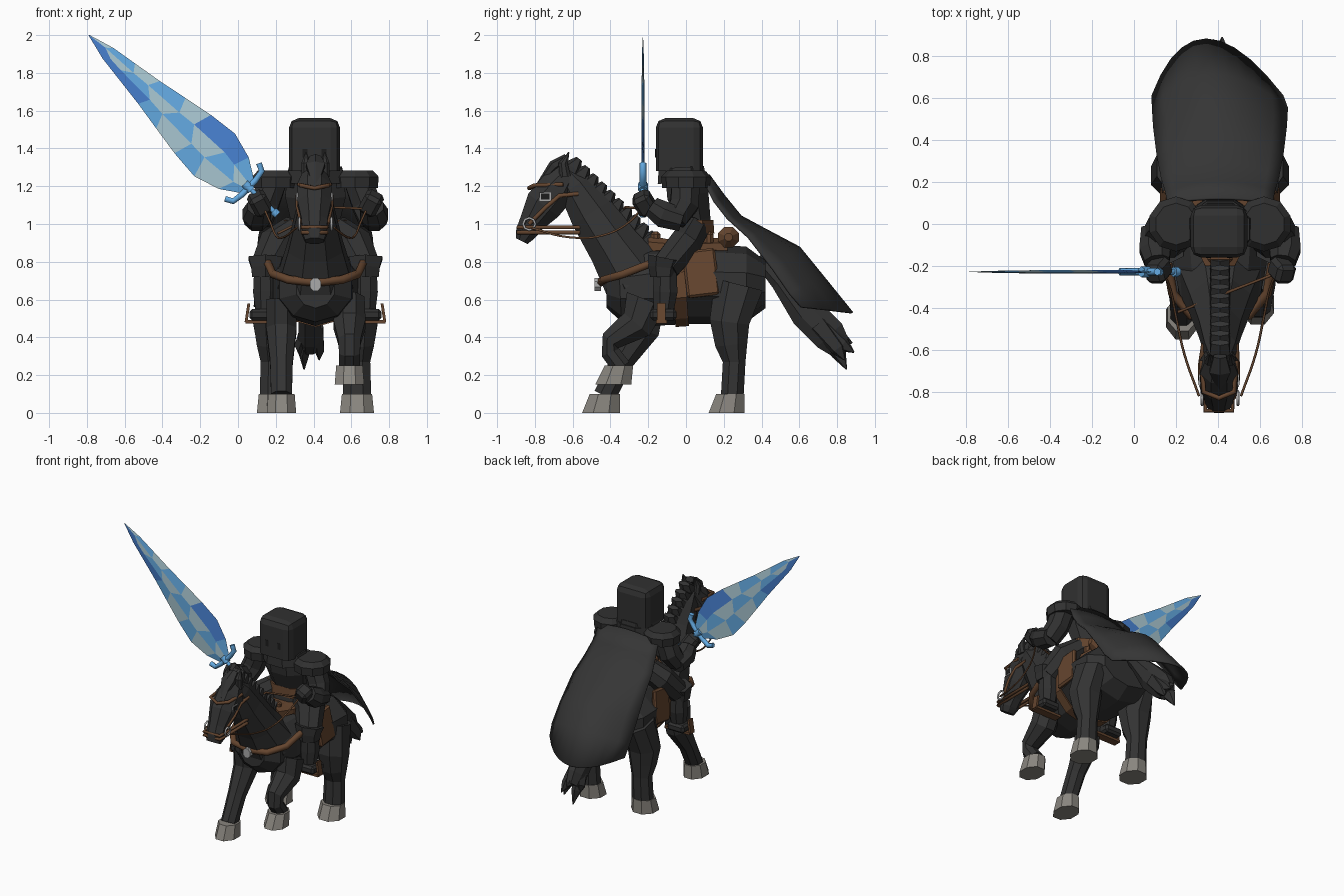
import bpy, bmesh, math
from mathutils import Vector, Matrix

if "Cube" in bpy.data.objects:
    bpy.data.objects.remove(bpy.data.objects["Cube"])

MID = .41  # centre line of horse and rider


def material(name, r, g, b):
    m = bpy.data.materials.new(name)
    m.use_nodes = True
    m.diffuse_color = (r, g, b, 1)
    node = next(n for n in m.node_tree.nodes if n.type == "BSDF_PRINCIPLED")
    node.inputs["Base Color"].default_value = (r, g, b, 1)
    node.inputs["Roughness"].default_value = .8
    return m


COAT = material("black coat", .033, .033, .033)
ARMOR = material("dark armor", .03, .03, .03)
CLOTH = material("cape cloth", .036, .036, .036)
VISOR = material("visor black", .012, .012, .012)
LEATHER = material("brown leather", .13, .06, .028)
HOOF = material("grey hoof", .25, .235, .21)
STEEL = material("pale steel", .4, .4, .4)
DEEP = material("deep blue", .065, .22, .64)
SKY = material("sky blue", .13, .41, .77)
PALE = material("pale blue", .41, .59, .66)


def finish(name, bm, *mats):
    bmesh.ops.recalc_face_normals(bm, faces=bm.faces)
    mesh = bpy.data.meshes.new(name)
    bm.to_mesh(mesh)
    bm.free()
    for m in mats:
        mesh.materials.append(m)
    ob = bpy.data.objects.new(name, mesh)
    bpy.context.collection.objects.link(ob)
    return ob


def loft(name, mat, rings, x=0, sides=8, level=False):
    """Skin a path of (y, z, half width, half depth[, x]) rings; x is measured from MID."""
    bm = bmesh.new()
    pts = [Vector((MID + (r[4] if len(r) > 4 else x), r[0], r[1])) for r in rings]
    loops = []
    for i, (p, r) in enumerate(zip(pts, rings)):
        t = (pts[min(i + 1, len(pts) - 1)] - pts[max(i - 1, 0)]).normalized()
        if level:
            t = Vector((0, 0, 1))
        across = (Vector((1, 0, 0)) - t * t.x).normalized()
        up = t.cross(across)
        grow = 1 / math.cos(math.pi / sides)
        loop = []
        for k in range(sides):
            a = 2 * math.pi * (k + .5) / sides
            loop.append(bm.verts.new(p + (across * r[2] * math.cos(a) + up * r[3] * math.sin(a)) * grow))
        loops.append(loop)
    for a, b in zip(loops, loops[1:]):
        for k in range(sides):
            n = (k + 1) % sides
            bm.faces.new((a[k], a[n], b[n], b[k]))
    bm.faces.new(loops[0])
    bm.faces.new(loops[-1])
    return finish(name, bm, mat)


def box(name, mat, centre, size, rot=(0, 0, 0), bevel=0, segments=1, flat_base=False):
    bm = bmesh.new()
    bmesh.ops.create_cube(bm, size=1, matrix=Matrix.Diagonal((*size, 1)))
    if bevel:
        edges = [e for e in bm.edges if not flat_base or max(v.co.z for v in e.verts) > 0]
        bmesh.ops.bevel(bm, geom=edges, offset=bevel, segments=segments, profile=.5, affect="EDGES")
    ob = finish(name, bm, mat)
    ob.location = (MID + centre[0], centre[1], centre[2])
    ob.rotation_euler = rot
    return ob


def strap(name, mat, points, thick, closed=False, smooth=False):
    """Round cord through points, with x measured from MID."""
    cu = bpy.data.curves.new(name, "CURVE")
    cu.dimensions = "3D"
    cu.bevel_depth, cu.bevel_resolution, cu.resolution_u = thick, 1, 5
    cu.use_fill_caps = True
    if smooth:
        sp = cu.splines.new("BEZIER")
        sp.bezier_points.add(len(points) - 1)
        for b, p in zip(sp.bezier_points, points):
            b.co = (MID + p[0], p[1], p[2])
            b.handle_left_type = b.handle_right_type = "AUTO"
    else:
        sp = cu.splines.new("POLY")
        sp.points.add(len(points) - 1)
        for b, p in zip(sp.points, points):
            b.co = (MID + p[0], p[1], p[2], 1)
    sp.use_cyclic_u = closed
    cu.materials.append(mat)
    ob = bpy.data.objects.new(name, cu)
    bpy.context.collection.objects.link(ob)


# Horse trunk, neck and head
loft("horse_body", COAT, [(-.42, .66, .1, .1), (-.35, .66, .19, .17), (-.2, .67, .22, .2), (0, .68, .24, .2),
                          (.18, .68, .28, .2), (.32, .68, .28, .19), (.42, .68, .2, .12)], sides=10)
loft("horse_neck", COAT, [(-.26, .7, .2, .18), (-.38, .88, .145, .14), (-.5, 1.06, .1, .12),
                          (-.59, 1.2, .075, .09), (-.64, 1.27, .05, .05)])
loft("horse_head", COAT, [(-.62, 1.27, .06, .06), (-.68, 1.19, .09, .1), (-.755, 1.1, .09, .1),
                          (-.815, 1.01, .068, .068), (-.85, .95, .066, .055), (-.87, .91, .05, .035)], -.005)

# Legs and hooves; the left foreleg is lifted
for side, s in (("right", -1), ("left", 1)):
    loft("hind_leg_" + side, COAT, [(.28, .68, .08, .13), (.23, .48, .11, .105), (.24, .36, .09, .085),
                                    (.255, .27, .07, .06), (.245, .09, .075, .06)], s * .22)
    loft("hind_hoof_" + side, HOOF, [(.215, 0, .09, .095), (.235, .1, .08, .075)], s * .22, level=True)
loft("foreleg_right", COAT, [(-.22, .6, .08, .11), (-.23, .44, .08, .09), (-.34, .27, .06, .06),
                             (-.43, .09, .055, .06)], -.18)
loft("fore_hoof_right", HOOF, [(-.45, 0, .078, .1), (-.43, .1, .07, .08)], -.18, level=True)
loft("foreleg_left", COAT, [(-.21, .6, .08, .11), (-.26, .47, .085, .09), (-.4, .38, .06, .055),
                            (-.4, .32, .055, .05), (-.34, .24, .055, .05)], .18)
loft("fore_hoof_left", HOOF, [(-.385, .15, .078, .095), (-.355, .25, .07, .075)], .18, level=True)

# Ears, eyes, mane
for s in (-1, 1):
    loft("ear", COAT, [(-.64, 1.25, .025, .03), (-.65, 1.32, .025, .025), (-.62, 1.38, .003, .003)], s * .05)
    box("eye_rim", STEEL, (s * .092 - .005, -.745, 1.145), (.008, .06, .045))
    box("eye", VISOR, (s * .094 - .005, -.745, 1.145), (.008, .046, .032))
for i in range(10):
    f = i / 9
    y, z = -.6 + .4 * f, 1.31 - .39 * f
    loft("mane_lock", COAT, [(y - .03, z - .07, .045, .05), (y, z - .01, .048, .045),
                             (y + .035, z + .035, .042, .015)], .0, 6)
loft("forelock", COAT, [(-.63, 1.35, .03, .02), (-.7, 1.31, .05, .025), (-.78, 1.21, .015, .01)], 0, 6)

# Tail with ragged ends
loft("tail", COAT, [(.38, .82, .03, .03), (.5, .7, .05, .055), (.64, .53, .06, .09), (.76, .41, .06, .09),
                    (.81, .35, .045, .065)], -.03)
for dx, y, z in [(-.06, .85, .23), (.01, .89, .32), (-.08, .8, .3), (.02, .84, .28), (-.03, .88, .37)]:
    loft("tail_tip", COAT, [(.7, .47, .03, .05, dx / 2), (.5 * (.77 + y), .5 * (.4 + z), .025, .035, dx),
                            (y, z, .003, .003, dx)], sides=5)

# Tack: bridle, reins, breast strap, saddle
for z in (.955, .982):
    strap("noseband", LEATHER, [(-.07, -.56, z), (-.07, -.89, z), (.06, -.89, z), (.06, -.56, z)], .011)
strap("browband", LEATHER, [(-.088, -.65, 1.21), (-.078, -.8, 1.205), (-.005, -.83, 1.19), (.068, -.8, 1.205),
                            (.078, -.65, 1.21)], .012)
for s in (-1, 1):
    strap("cheek_strap", LEATHER, [(s * .068 - .005, -.83, 1), (s * .088 - .005, -.74, 1.09),
                                   (s * .088 - .005, -.67, 1.15), (s * .078, -.57, 1.16)], .012)
    ring = [(s * .085, -.83 + .032 * math.cos(k * math.pi / 4), 1 + .032 * math.sin(k * math.pi / 4)) for k in range(8)]
    strap("bit_ring", STEEL, ring, .007, closed=True)
    strap("rein", LEATHER, [(s * .1, -.82, .98), (s * .17, -.62, .93), (s * .21, -.44, .94),
                            (s * .24, -.3, 1.01), (s * .28, -.22, 1.1)], .006, smooth=True)
    box("saddle_flap", LEATHER, (s * .255, .08, .74), (.035, .175, .25), (.12, s * -.12, 0), .012)
    box("stirrup_side", LEATHER, (s * .36, -.13, .53), (.015, .045, .1), (0, s * -.15, 0))
    box("stirrup_tread", LEATHER, (s * .265, -.13, .482), (.21, .06, .018))
    box("stirrup_strap", LEATHER, (s * .255, -.145, .62), (.02, .03, .22))
strap("rein_end", LEATHER, [(-.2, -.42, .95), (-.1, -.38, 1), (.05, -.32, 1.09), (.28, -.23, 1.08)], .007)
strap("breast_strap", LEATHER, [(-.25, -.19, .79), (-.225, -.33, .735), (-.14, -.435, .705), (0, -.45, .69),
                                (.14, -.435, .705), (.225, -.33, .735), (.25, -.19, .79)], .023)
loft("medallion", STEEL, [(-.485, .68, .03, .035), (-.45, .68, .03, .035)])
loft("girth", LEATHER, [(-.07, .675, .245, .21), (0, .68, .255, .21)], sides=10)
loft("saddle_seat", LEATHER, [(-.2, .88, .07, .06), (-.1, .88, .12, .04), (.08, .88, .14, .04), (.22, .88, .13, .05)])
box("saddle_pommel", LEATHER, (0, -.16, .92), (.12, .05, .08), bevel=.015)
box("saddle_cantle", LEATHER, (0, .12, .92), (.26, .05, .08), bevel=.015)
roll = loft("bed_roll", LEATHER, [(0, -.17, .02, .02), (0, -.13, .055, .055), (0, .13, .055, .055),
                                  (0, .17, .02, .02)], -MID)
roll.rotation_euler = (0, math.pi / 2, 0)
roll.location = (MID, .225, .93)

# Rider torso, helmet and collar
loft("torso", ARMOR, [(.04, .92, .14, .1), (.04, 1.02, .13, .09), (.01, 1.15, .16, .11), (0, 1.27, .15, .11)])
loft("belt", LEATHER, [(.045, .95, .175, .105), (.045, 1.02, .165, .1)])
loft("collar", ARMOR, [(-.02, 1.22, .16, .13), (-.025, 1.3, .14, .12)])
box("helmet", ARMOR, (-.005, -.035, 1.42), (.27, .25, .28), bevel=.05, segments=2, flat_base=True)
for s in (-1, 1):
    box("visor_slit", VISOR, (s * .05 - .005, -.16, 1.375), (.025, .006, .045))

# Rider limbs, mirrored
for side, s in (("right", -1), ("left", 1)):
    loft("pauldron_" + side, ARMOR, [(0, 1.19, .12, .12), (0, 1.25, .125, .125), (0, 1.283, .095, .095)], s * .21, 10)
    loft("upper_arm_" + side, ARMOR, [(0, 1.22, .075, .075, s * .23), (-.01, 1.1, .075, .075, s * .27),
                                      (-.06, 1.02, .07, .06, s * .3)])
    loft("forearm_" + side, ARMOR, [(-.02, 1.02, .065, .06, s * .31), (-.12, 1.05, .075, .07, s * .31),
                                    (-.18, 1.09, .06, .055, s * .3)])
    box("gauntlet_" + side, ARMOR, (s * .295, -.22, 1.11), (.1, .1, .12), (.5, s * .5, 0), .02)
    loft("thigh_" + side, ARMOR, [(.04, .97, .08, .075, s * .1), (-.01, .89, .1, .085, s * .2),
                                  (-.11, .77, .08, .075, s * .26)])
    loft("knee_guard_" + side, ARMOR, [(-.12, .72, .07, .06), (-.12, .77, .075, .07), (-.11, .82, .09, .08)], s * .265, 6)
    loft("shin_" + side, ARMOR, [(-.11, .75, .06, .06), (-.11, .64, .065, .065), (-.12, .52, .05, .05)], s * .265)
    box("boot_" + side, ARMOR, (s * .28, -.12, .52), (.14, .14, .06), bevel=.015)

# Cape: a billowing sheet whose sides droop below its ridge, the tip drifting right
ridge = [(.12, 1.26), (.2, 1.15), (.29, 1.04), (.42, .97), (.6, .875), (.71, .74), (.88, .53)]
hem = [(.1, 1.22), (.15, 1.12), (.22, 1.03), (.33, .93), (.46, .76), (.55, .63), (.61, .56)]
half = [.25, .26, .28, .3, .315, .32, .31]
bm = bmesh.new()
rows = []
for r, h, w in zip(ridge, hem, half):
    row = []
    for u in [k / 5 for k in range(-5, 6)]:
        y, z = (a + (b - a) * u * u for a, b in zip(r, h))
        row.append(bm.verts.new((MID + u * w - .2 * max(0, y - .55), y, z)))
    rows.append(row)
for a, b in zip(rows, rows[1:]):
    for k in range(len(a) - 1):
        bm.faces.new((a[k], a[k + 1], b[k + 1], b[k]))
cape = finish("cape", bm, CLOTH)
mod = cape.modifiers.new("thickness", "SOLIDIFY")
mod.thickness = .012
mod.offset = 0
for p in cape.data.polygons:
    p.use_smooth = True

# Crystal sword: faceted blade along an axis in an upright plane
origin, along, across = Vector((.05, -.228, 1.2)), Vector((-.724, 0, .69)), Vector((.69, 0, .724))
stations = [(0, .05), (.1, .115), (.24, .156), (.4, .14), (.56, .112), (.72, .083), (.88, .06), (1.02, .04), (1.16, .002)]
bm = bmesh.new()
for face in (-1, 1):
    rows = []
    for i, (t, w) in enumerate(stations):
        zig = .03 * (-1) ** i if 0 < i < len(stations) - 1 else 0
        rows.append([bm.verts.new(origin + along * (t + zig * (1 if k == 1 else -1 if k == 2 else 0)) + across * w * u
                                  + Vector((0, face * d * min(1, w * 12), 0)))
                     for k, (u, d) in enumerate([(-1, 0), (-.3, .008), (.3, .008), (1, 0)])])
    for i in range(len(rows) - 1):
        for k in range(3):
            f = bm.faces.new((rows[i][k], rows[i][k + 1], rows[i + 1][k + 1], rows[i + 1][k]))
            tip = i > 4 and k == 0 or i > 6 and k == 1
            f.material_index = 2 if tip or (i in (1, 2) and k == 2) else (i + k) % 2
bmesh.ops.remove_doubles(bm, verts=bm.verts, dist=.0001)
finish("sword_blade", bm, SKY, PALE, DEEP)


def on_sword(t, u):
    p = origin + along * t + across * u
    return (p.x - MID, p.y, p.z)


strap("sword_guard", SKY, [on_sword(t, u) for t, u in ((.04, -.13), (.0, -.11), (-.01, -.05), (-.01, .05),
                                                      (.0, .11), (.04, .13))], .018)
strap("sword_grip", SKY, [on_sword(.02, 0), on_sword(-.2, 0)], .014)
strap("sword_pommel", SKY, [on_sword(-.19, 0), on_sword(-.22, 0)], .024)
strap("guard_gem", SKY, [on_sword(-.03, 0), on_sword(.02, 0)], .026)
